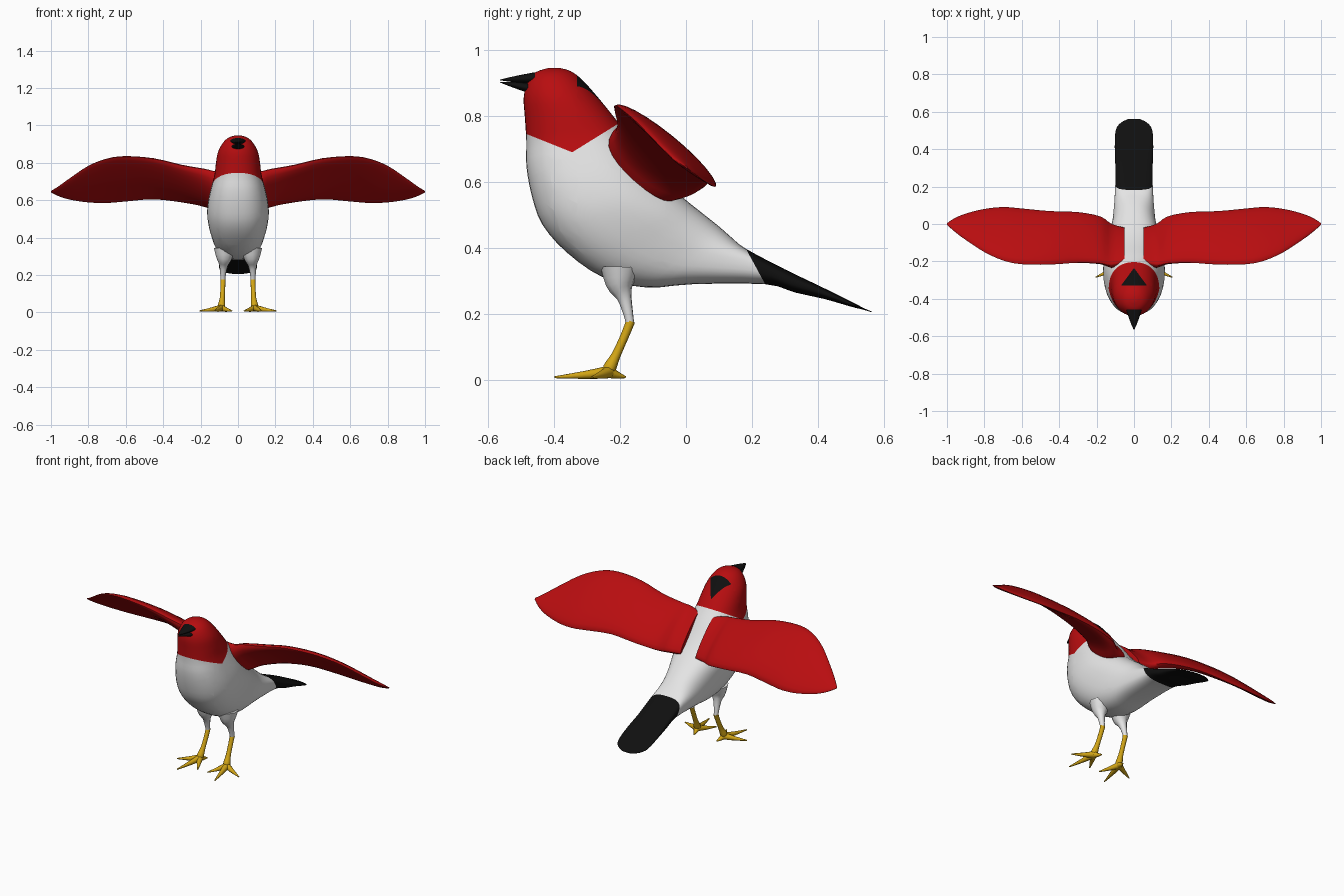
import bpy, bmesh, math
from mathutils import Vector

if "Cube" in bpy.data.objects:
    bpy.data.objects.remove(bpy.data.objects["Cube"])


def material(name, rgb):
    m = bpy.data.materials.new(name)
    m.diffuse_color = (*rgb, 1)
    m.use_nodes = True
    m.node_tree.nodes["Principled BSDF"].inputs["Base Color"].default_value = m.diffuse_color
    return m


WHITE = material("white plumage", (0.78, 0.78, 0.78))
RED = material("red plumage", (0.48, 0.004, 0.005))
BLACK = material("black plumage", (0.005, 0.005, 0.005))
YELLOW = material("yellow legs", (0.65, 0.38, 0.008))


def smooth_rows(rows, steps):
    """Catmull-Rom interpolation through rows of numbers."""
    out = []
    for i in range(len(rows) - 1):
        a, b = rows[max(i - 1, 0)], rows[i]
        c, d = rows[i + 1], rows[min(i + 2, len(rows) - 1)]
        for k in range(steps):
            t = k / steps
            out.append([0.5 * (2 * q + (r - p) * t + (2 * p - 5 * q + 4 * r - s) * t * t
                               + (3 * q - p - 3 * r + s) * t ** 3)
                        for p, q, r, s in zip(a, b, c, d)])
    return out + [list(rows[-1])]


def add_loft(bm, rings):
    """Skin closed rings of equal length and cap both ends."""
    vs = [[bm.verts.new(p) for p in ring] for ring in rings]
    n = len(vs[0])
    for a, b in zip(vs, vs[1:]):
        for j in range(n):
            bm.faces.new((a[j], a[(j + 1) % n], b[(j + 1) % n], b[j]))
    bm.faces.new(vs[0])
    bm.faces.new(vs[-1])


def tube(bm, rows, steps=3, sides=10):
    """Round tube through rows of x, y, z, radius."""
    rows = smooth_rows(rows, steps)
    pts = [Vector(r[:3]) for r in rows]
    rings = []
    for i, p in enumerate(pts):
        d = pts[min(i + 1, len(pts) - 1)] - pts[max(i - 1, 0)]
        u = d.cross(Vector((1, 0.15, 0.1))).normalized()
        v = d.cross(u).normalized()
        rings.append([p + (u * math.cos(2 * math.pi * k / sides)
                           + v * math.sin(2 * math.pi * k / sides)) * rows[i][3]
                      for k in range(sides)])
    add_loft(bm, rings)


def finish(bm, name, mats, mirror=False, angle=50):
    bmesh.ops.recalc_face_normals(bm, faces=bm.faces)
    me = bpy.data.meshes.new(name)
    bm.to_mesh(me)
    bm.free()
    for m in mats:
        me.materials.append(m)
    ob = bpy.data.objects.new(name, me)
    bpy.context.collection.objects.link(ob)
    if mirror:
        ob.modifiers.new("mirror", 'MIRROR').use_mirror_merge = False
    bpy.ops.object.select_all(action='DESELECT')
    ob.select_set(True)
    bpy.context.view_layer.objects.active = ob
    bpy.ops.object.shade_smooth_by_angle(angle=math.radians(angle))
    return ob


# Body from crown to tail tip: back y, back z, front y, front z, half width, roundness
BODY = [(-.385, .946, -.415, .946, .015, 1), (-.35, .936, -.455, .933, .05, 1),
        (-.315, .91, -.48, .905, .08, 1), (-.27, .86, -.492, .855, .107, 1),
        (-.225, .805, -.488, .79, .118, .95), (-.19, .76, -.484, .72, .125, .9),
        (-.15, .71, -.484, .65, .14, .85), (-.10, .645, -.468, .56, .158, .85),
        (-.05, .59, -.435, .47, .165, .85), (0, .545, -.36, .385, .155, .8),
        (.05, .505, -.25, .31, .135, .8), (.10, .465, -.12, .28, .117, .8),
        (.14, .43, .02, .29, .108, .75), (.182, .397, .24, .29, .1, .7),
        (.30, .335, .33, .265, .1, .7), (.40, .287, .42, .245, .103, .7),
        (.50, .238, .50, .222, .098, .7), (.54, .217, .54, .212, .072, .7),
        (.562, .208, .562, .205, .03, .7)]
rings = []
for by, bz, fy, fz, w, p in smooth_rows(BODY, 3):
    ring = []
    for k in range(40):
        a = 2 * math.pi * k / 40
        c, s = math.cos(a), math.sin(a)
        t = 0.5 + 0.5 * math.copysign(abs(c) ** p, c)
        ring.append((math.copysign(abs(s) ** p, s) * w, fy + (by - fy) * t, fz + (bz - fz) * t))
    rings.append(ring)
bm = bmesh.new()
add_loft(bm, rings)


# Cut crisp colour borders: hood edge, crown triangle, tail
def hood(y):
    return .69 + max(-.4 * (y + .345), .62 * (y + .345))


SLOPE = .07 / .095
CUTS = [((0, -.345, .69), (0, .4, 1)), ((0, -.345, .69), (0, -.62, 1)),
        ((0, -.33, 0), (0, 1, 0)), ((0, -.235, 0), (1, SLOPE, 0)),
        ((0, -.235, 0), (-1, SLOPE, 0)), ((0, .182, .397), (0, .107, .058))]
for co, no in CUTS:
    bmesh.ops.bisect_plane(bm, geom=bm.verts[:] + bm.edges[:] + bm.faces[:],
                           plane_co=co, plane_no=no, dist=1e-5)
for f in bm.faces:
    x, y, z = f.calc_center_median()
    if (y - .182) * .107 + (z - .397) * .058 > 0 and y > .1:
        f.material_index = 2
    elif z > hood(y) and y < -.1:
        crown = z > .8 and y > -.33 and abs(x) < SLOPE * (-.235 - y)
        f.material_index = 2 if crown else 1
finish(bm, "body", [WHITE, RED, BLACK])

# Wings: x, leading y, leading z, trailing y, trailing z, upper bulge, lower bulge
WING = [(.05, -.2, .745, -.02, .56, .02, .09), (.12, -.222, .752, .0, .562, .025, .085),
        (.18, -.21, .765, .04, .575, .03, .06), (.3, -.207, .785, .063, .592, .035, .035),
        (.45, -.217, .82, .068, .605, .037, .02), (.6, -.215, .832, .082, .593, .037, .012),
        (.7, -.195, .82, .09, .585, .033, .01), (.8, -.15, .782, .08, .588, .025, .01),
        (.9, -.085, .715, .055, .603, .018, .008), (.96, -.04, .672, .03, .622, .012, .006),
        (1.0, -.004, .648, .004, .642, .003, .002)]
rings = []
for x, ly, lz, ty, tz, up, low in smooth_rows(WING, 3):
    lead, trail = Vector((x, ly, lz)), Vector((x, ty, tz))
    d = (trail - lead).normalized()
    normal = Vector((0, -d.z, d.y))
    ring = []
    for k in range(24):
        a = 2 * math.pi * k / 24
        bulge = up if k < 12 else low
        ring.append(lead.lerp(trail, 0.5 - 0.5 * math.cos(a)) + normal * math.sin(a) * bulge)
    rings.append(ring)
bm = bmesh.new()
add_loft(bm, rings)
finish(bm, "wings", [RED], mirror=True)


# Beak halves: flattened cones, slightly open
def beak(name, tip_z, mid_z, half):
    bm = bmesh.new()
    rings = []
    for t in (0.03, 0.3, 0.6, 0.85, 1.15):
        grow = t ** 0.8
        cz = tip_z + (mid_z - tip_z) * t
        rings.append([(.037 * grow * math.cos(k * math.pi / 8), -.567 + .095 * t,
                       cz + half * grow * math.sin(k * math.pi / 8)) for k in range(16)])
    add_loft(bm, rings)
    finish(bm, name, [BLACK])


beak("upper_beak", .909, .914, .016)
beak("lower_beak", .903, .884, .016)

# Feathered thighs
bm = bmesh.new()
tube(bm, [(.07, -.2, .34, .06), (.073, -.2, .29, .043), (.077, -.187, .25, .023),
          (.08, -.175, .2, .015), (.08, -.17, .172, .013)])
finish(bm, "thighs", [WHITE], mirror=True)

# Shanks
bm = bmesh.new()
tube(bm, [(.08, -.168, .178, .014), (.081, -.185, .135, .013), (.084, -.212, .075, .014),
          (.088, -.232, .035, .02), (.09, -.238, .015, .012)])
finish(bm, "shanks", [YELLOW], mirror=True)

# Toes: three forward and one backward
bm = bmesh.new()
for tx, ty in ((.125, -.398), (.205, -.285), (.033, -.335), (.075, -.183)):
    tube(bm, [(.089, -.233, .024, .019), (.089 + (tx - .089) * .45, -.233 + (ty + .233) * .45, .015, .012),
              (tx, ty, .008, .003)], sides=8)
finish(bm, "toes", [YELLOW], mirror=True)
